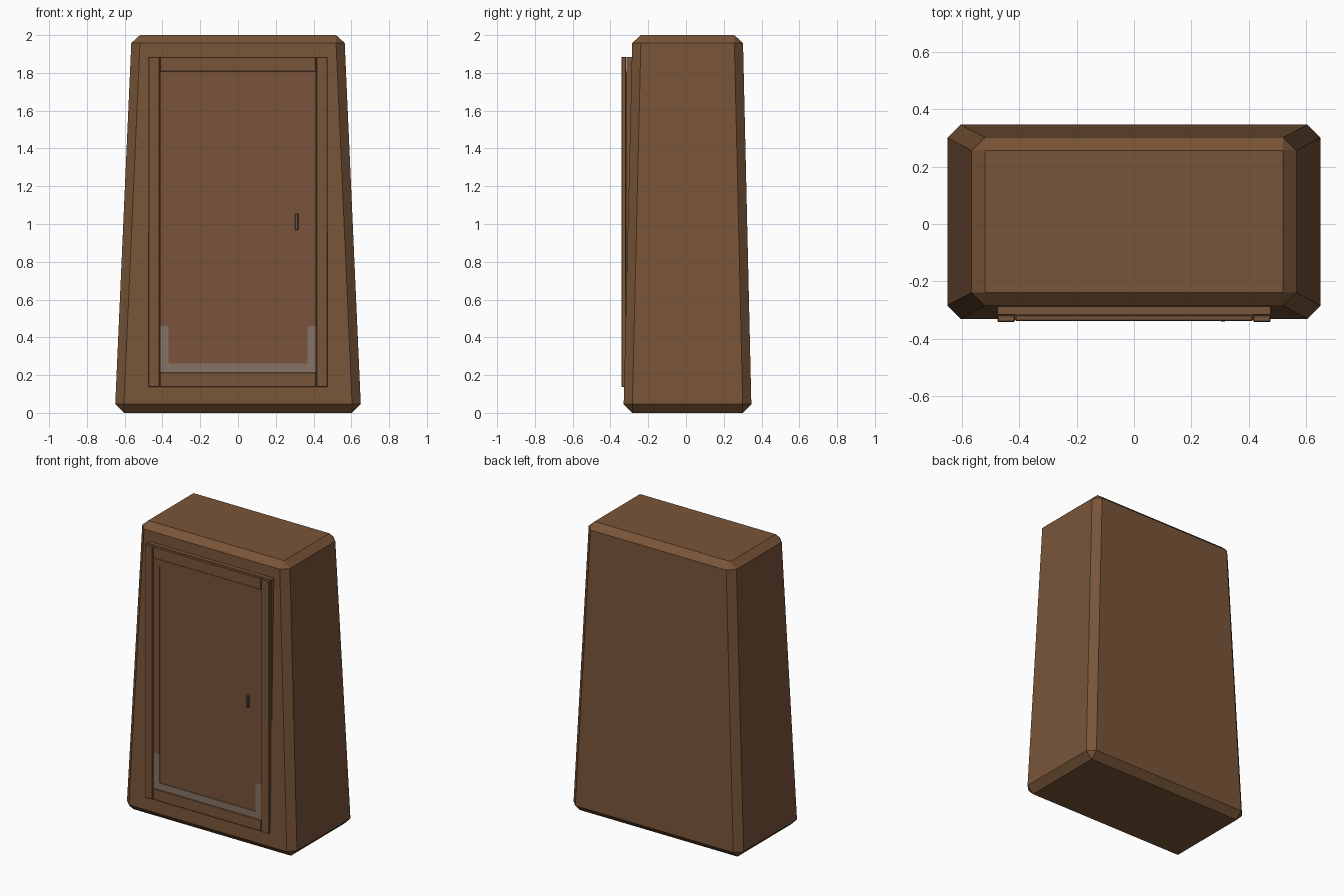
import bpy, bmesh
from mathutils import Vector

if "Cube" in bpy.data.objects:
    bpy.data.objects.remove(bpy.data.objects["Cube"], do_unlink=True)


def material(name, colour):
    m = bpy.data.materials.new(name)
    m.use_nodes = True
    m.diffuse_color = (*colour, 1)
    m.node_tree.nodes["Principled BSDF"].inputs["Base Color"].default_value = (*colour, 1)
    return m


BROWN = material("brown wood", (0.19, 0.09, 0.04))
DOOR_BROWN = material("door wood", (0.19, 0.088, 0.043))
GREY = material("worn metal", (0.24, 0.17, 0.13))
HANDLE = material("handle metal", (0.13, 0.09, 0.07))


def add_object(name, bm, mat):
    bmesh.ops.recalc_face_normals(bm, faces=bm.faces)
    mesh = bpy.data.meshes.new(name)
    bm.to_mesh(mesh)
    bm.free()
    mesh.materials.append(mat)
    ob = bpy.data.objects.new(name, mesh)
    bpy.context.collection.objects.link(ob)
    return ob


def box(name, x, y, z, mat, bevel=0.0):
    """Box from (min, max) ranges, with optional chamfered edges."""
    bm = bmesh.new()
    bmesh.ops.create_cube(bm, size=1)
    for v in bm.verts:
        v.co = Vector([r[0] if c < 0 else r[1] for c, r in zip(v.co, (x, y, z))])
    if bevel:
        bmesh.ops.bevel(bm, geom=bm.edges[:], offset=bevel, segments=1, affect='EDGES')
    return add_object(name, bm, mat)


# Tapered body: each corner is cut to a triangle, then all are hulled together
def body():
    bm = bmesh.new()
    cut = 0.046
    for z, dz, hx, y0, y1 in ((0, 0.046, 0.65, -0.33, 0.346), (2, -0.042, 0.565, -0.285, 0.302)):
        for sx in (-1, 1):
            for y, sy in ((y0, 1), (y1, -1)):
                bm.verts.new((sx * (hx - cut), y + sy * cut, z))
                bm.verts.new((sx * hx, y + sy * cut, z + dz))
                bm.verts.new((sx * (hx - cut), y, z + dz))
    bmesh.ops.convex_hull(bm, input=bm.verts[:])
    bmesh.ops.dissolve_limit(bm, angle_limit=0.03, verts=bm.verts[:], edges=bm.edges[:])
    add_object("body", bm, BROWN)


body()

# Backing board and surrounding door frame
box("frame_backing", (-0.475, 0.475), (-0.315, -0.27), (0.14, 1.885), BROWN)
for side, s in (("left", 1), ("right", -1)):
    xs = sorted((s * 0.415, s * 0.475))
    box(side + "_frame_post", xs, (-0.341, -0.317), (0.137, 1.885), BROWN, 0.003)
for name, z in (("top", (1.807, 1.885)), ("bottom", (0.137, 0.215))):
    box(name + "_frame_rail", (-0.412, 0.412), (-0.338, -0.317), z, BROWN, 0.003)

# Door: recessed panel surrounded by four raised borders
box("door_panel", (-0.372, 0.372), (-0.329, -0.30), (0.258, 1.764), DOOR_BROWN)
for side, s in (("left", 1), ("right", -1)):
    xs = sorted((s * 0.368, s * 0.414))
    box(side + "_door_border", xs, (-0.334, -0.30), (0.46, 1.807), DOOR_BROWN)
    box(side + "_kick_strip", xs, (-0.334, -0.30), (0.215, 0.46), GREY)
box("top_door_border", (-0.368, 0.368), (-0.334, -0.30), (1.76, 1.807), DOOR_BROWN)
box("bottom_kick_strip", (-0.368, 0.368), (-0.334, -0.30), (0.215, 0.262), GREY)

# Handle
box("door_handle", (0.301, 0.32), (-0.34, -0.325), (0.967, 1.055), HANDLE, 0.004)
